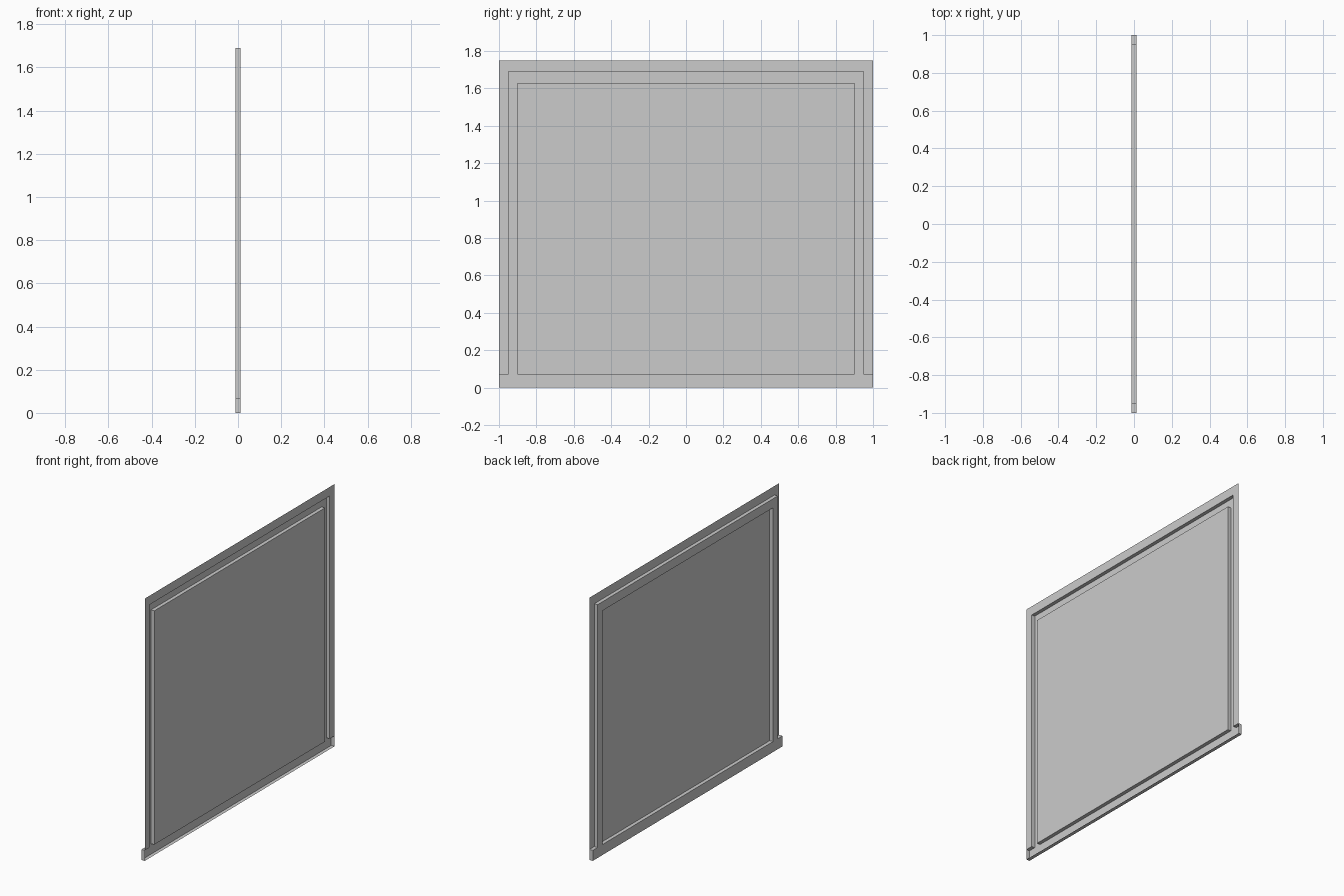
import bpy
import bmesh

if "Cube" in bpy.data.objects:
    bpy.data.objects.remove(bpy.data.objects["Cube"])

# Thin pressed sheet: flat at x = +D, with channels pushed back to x = -D
D = 0.012
Y = [-1.0, -0.95, -0.90, 0.90, 0.95, 1.0]
Z = [0.0, 0.07, 1.63, 1.69, 1.75]
NY, NZ = len(Y) - 1, len(Z) - 1


def depth(i, j):
    """x position of a sheet cell; outside the sheet counts as the flat level."""
    if not (0 <= i < NY and 0 <= j < NZ):
        return D
    bottom_channel = j == 0
    side_channel = i in (1, 3) and j <= 2
    top_channel = j == 2 and 1 <= i <= 3
    return -D if bottom_channel or side_channel or top_channel else D


bm = bmesh.new()


def quad(*points):
    bm.faces.new([bm.verts.new(p) for p in points])


# Flat areas of the sheet
for i in range(NY):
    for j in range(NZ):
        x = depth(i, j)
        quad((x, Y[i], Z[j]), (x, Y[i + 1], Z[j]),
             (x, Y[i + 1], Z[j + 1]), (x, Y[i], Z[j + 1]))

# Channel walls facing sideways, including the end caps of the bottom rail
for i in range(NY + 1):
    for j in range(NZ):
        a, b = depth(i - 1, j), depth(i, j)
        if a != b:
            quad((a, Y[i], Z[j]), (b, Y[i], Z[j]),
                 (b, Y[i], Z[j + 1]), (a, Y[i], Z[j + 1]))

# Channel walls facing up and down, including the rail's bottom flange
for i in range(NY):
    for j in range(NZ + 1):
        a, b = depth(i, j - 1), depth(i, j)
        if a != b:
            quad((b, Y[i], Z[j]), (b, Y[i + 1], Z[j]),
                 (a, Y[i + 1], Z[j]), (a, Y[i], Z[j]))

bmesh.ops.remove_doubles(bm, verts=bm.verts, dist=1e-5)
bmesh.ops.recalc_face_normals(bm, faces=bm.faces)

mesh = bpy.data.meshes.new("pressed_panel")
bm.to_mesh(mesh)
bm.free()
bpy.context.collection.objects.link(bpy.data.objects.new("pressed_panel", mesh))
